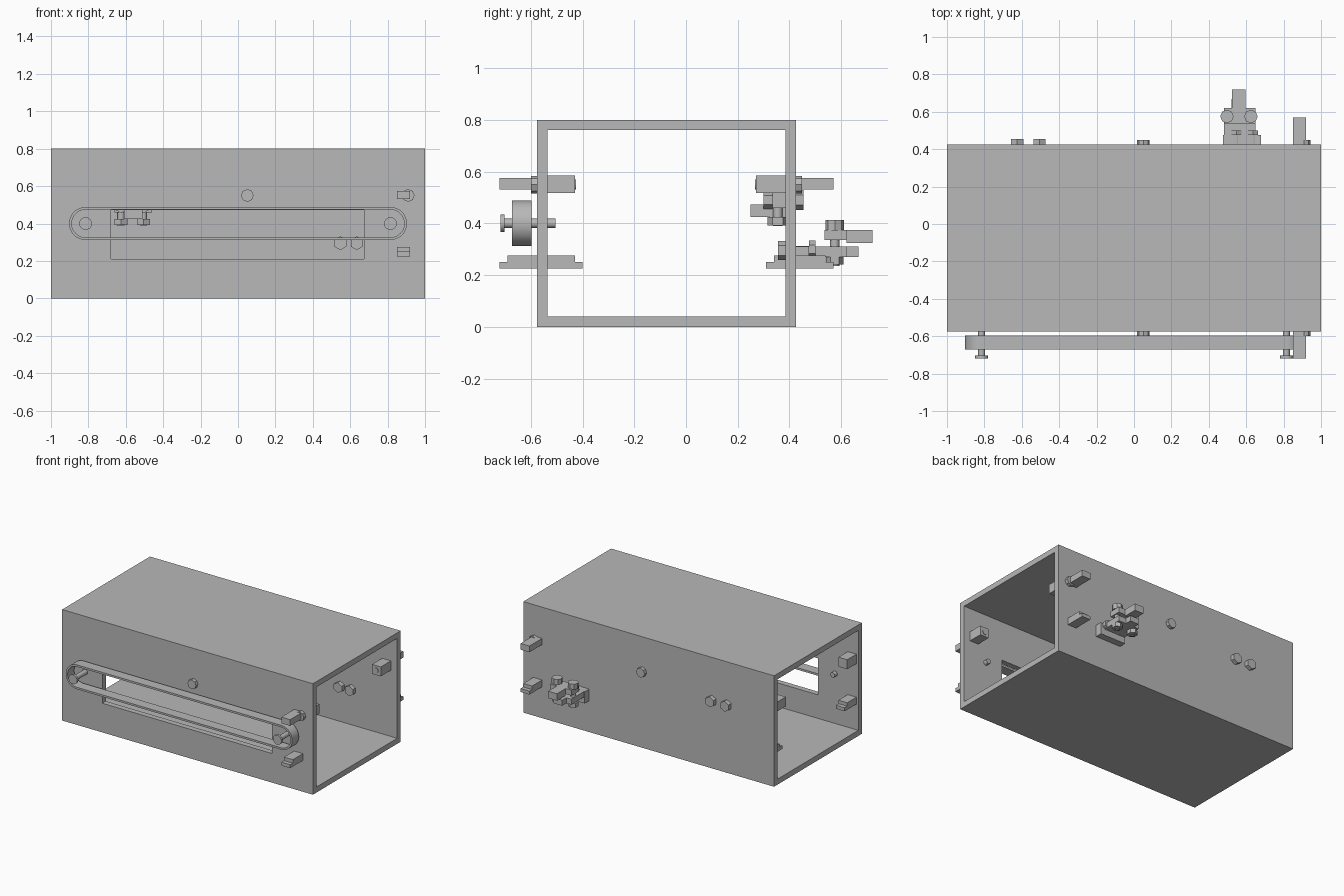
import bpy, bmesh, math
from mathutils import Matrix, Vector

old = bpy.data.objects.get("Cube")
if old:
    bpy.data.objects.remove(old, do_unlink=True)

grey = bpy.data.materials.new("plain_grey")
grey.use_nodes = True
grey.diffuse_color = (0.48, 0.48, 0.48, 1)
grey.node_tree.nodes["Principled BSDF"].inputs["Base Color"].default_value = (0.48, 0.48, 0.48, 1)


def finish(name, bm):
    bmesh.ops.recalc_face_normals(bm, faces=bm.faces)
    mesh = bpy.data.meshes.new(name)
    bm.to_mesh(mesh)
    bm.free()
    mesh.materials.append(grey)
    ob = bpy.data.objects.new(name, mesh)
    bpy.context.collection.objects.link(ob)
    return ob


def box(name, xs, ys, zs):
    bm = bmesh.new()
    bmesh.ops.create_cube(bm, size=1)
    for v in bm.verts:
        v.co = Vector([(r[0] + r[1]) / 2 + c * (r[1] - r[0]) for r, c in zip((xs, ys, zs), v.co)])
    return finish(name, bm)


def rod(name, start, end, radius, sides=24):
    a, b = Vector(start), Vector(end)
    turn = (b - a).to_track_quat('Z', 'Y').to_matrix().to_4x4()
    bm = bmesh.new()
    bmesh.ops.create_cone(bm, cap_ends=True, segments=sides, radius1=radius, radius2=radius,
                          depth=(b - a).length, matrix=Matrix.Translation((a + b) / 2) @ turn)
    for f in bm.faces:
        f.smooth = sides > 8 and len(f.verts) == 4
    return finish(name, bm)


def cut(target, cutter):
    mod = target.modifiers.new("cut", 'BOOLEAN')
    mod.operation = 'DIFFERENCE'
    mod.solver = 'EXACT'
    mod.object = cutter
    bpy.context.view_layer.objects.active = target
    bpy.ops.object.modifier_apply(modifier=mod.name)
    bpy.data.objects.remove(cutter, do_unlink=True)


def stepped_block(name, xs, wall, tip, z):
    # Latch block whose lower half reaches a little further out
    step = 0.03 if tip > wall else -0.03
    box(name + "_lower", xs, sorted((wall, tip)), (z - 0.025, z))
    box(name + "_upper", xs, sorted((wall, tip - step)), (z, z + 0.025))


FRONT, BACK, WALL = -0.575, 0.425, 0.04

# Open rectangular tube with a long window in the front wall
tube = box("tube_housing", (-1, 1), (FRONT, BACK), (0, 0.8))
cut(tube, box("bore_cutter", (-1.2, 1.2), (FRONT + WALL, BACK - WALL), (WALL, 0.8 - WALL)))
cut(tube, box("window_cutter", (-0.68, 0.675), (-0.7, -0.45), (0.21, 0.473)))

# Belt band around two axles
bm = bmesh.new()
rings = []
for radius, y in ((0.088, -0.672), (0.074, -0.672), (0.074, -0.597), (0.088, -0.597)):
    ring = []
    for side in (1, -1):
        for i in range(25):
            a = math.pi * (i / 24 - 0.5)
            ring.append(bm.verts.new((side * (0.815 + radius * math.cos(a)), y,
                                      0.4 + side * radius * math.sin(a))))
    rings.append(ring)
for k in range(4):
    r, s = rings[k], rings[(k + 1) % 4]
    for i in range(len(r)):
        j = (i + 1) % len(r)
        f = bm.faces.new((r[i], r[j], s[j], s[i]))
        f.smooth = k % 2 == 1
belt = finish("belt", bm)
for e in belt.data.edges:
    a, b = (belt.data.vertices[i].co for i in e.vertices)
    e.use_edge_sharp = abs(a.y - b.y) < 0.001

for side, x in (("left", 0.815), ("right", -0.815)):
    rod(side + "_axle", (x, -0.71, 0.4), (x, -0.505, 0.4), 0.018)
    rod(side + "_axle_head", (x, -0.718, 0.4), (x, -0.702, 0.4), 0.034)
    rod(side + "_axle_nut", (x, FRONT, 0.4), (x, -0.565, 0.4), 0.03)

# Parts repeated on the front and back walls
for name, wall, out, inner_tip, low_tip in (("front", FRONT, -1, -0.43, -0.4),
                                            ("back", BACK, 1, 0.27, 0.31)):
    inside = wall - out * WALL
    tip = wall + out * 0.145
    box(name + "_upper_latch", (0.85, 0.92), sorted((wall, tip)), (0.53, 0.575))
    stepped_block(name + "_lower_latch", (0.85, 0.92), wall, tip, 0.25)
    box(name + "_upper_socket", (-0.985, -0.915), sorted((inside, inner_tip)), (0.517, 0.585))
    stepped_block(name + "_lower_socket", (-0.985, -0.915), inside, low_tip, 0.25)
    # Bolted inner block
    box(name + "_bolted_block", (0.88, 0.95), sorted((inside, inner_tip)), (0.517, 0.585))
    rod(name + "_block_bolt", (0.91, inner_tip - out * 0.004, 0.55), (0.91, wall, 0.55), 0.02)
    for part, x in (("block", 0.91), ("middle", 0.05)):
        rod(name + "_" + part + "_bolt_head", (x, wall, 0.55), (x, wall + out * 0.024, 0.55), 0.034, 8)

# Outer clamp on the back wall
box("clamp_base", (0.475, 0.68), (BACK, 0.475), (0.225, 0.31))
box("clamp_plate", (0.48, 0.65), (0.475, 0.62), (0.27, 0.31))
box("clamp_plate_tip", (0.52, 0.59), (0.62, 0.667), (0.27, 0.31))
box("clamp_jaw", (0.48, 0.65), (0.535, 0.62), (0.335, 0.375))
box("clamp_jaw_tongue", (0.525, 0.595), (0.62, 0.72), (0.325, 0.375))
for x in (0.497, 0.625):
    rod("clamp_screw", (x, 0.575, 0.235), (x, 0.575, 0.4), 0.018)
    rod("clamp_screw_head", (x, 0.575, 0.373), (x, 0.575, 0.412), 0.036, 8)
    rod("clamp_screw_nut", (x, 0.575, 0.24), (x, 0.575, 0.27), 0.034, 6)
for x in (0.547, 0.635):
    rod("clamp_mount_bolt", (x, 0.36, 0.295), (x, 0.49, 0.295), 0.018)
    rod("clamp_mount_nut", (x, 0.355, 0.295), (x, 0.385, 0.295), 0.037, 6)
    rod("clamp_mount_head", (x, 0.475, 0.3), (x, 0.5, 0.3), 0.033, 6)

# Matching bracket inside the back wall
box("inner_bracket_base", (-0.66, -0.46), (0.335, 0.385), (0.46, 0.52))
box("inner_bracket_plate", (-0.61, -0.51), (0.25, 0.385), (0.425, 0.473))
for x in (-0.625, -0.505):
    rod("bracket_screw", (x, 0.355, 0.39), (x, 0.355, 0.53), 0.018)
    rod("bracket_screw_nut", (x, 0.355, 0.392), (x, 0.355, 0.425), 0.04, 6)
    rod("bracket_mount_bolt", (x, 0.31, 0.49), (x, BACK, 0.49), 0.018)
    rod("bracket_mount_head", (x, BACK, 0.49), (x, 0.455, 0.49), 0.038, 6)
    rod("bracket_mount_nut", (x, 0.3, 0.49), (x, 0.335, 0.49), 0.034, 6)
